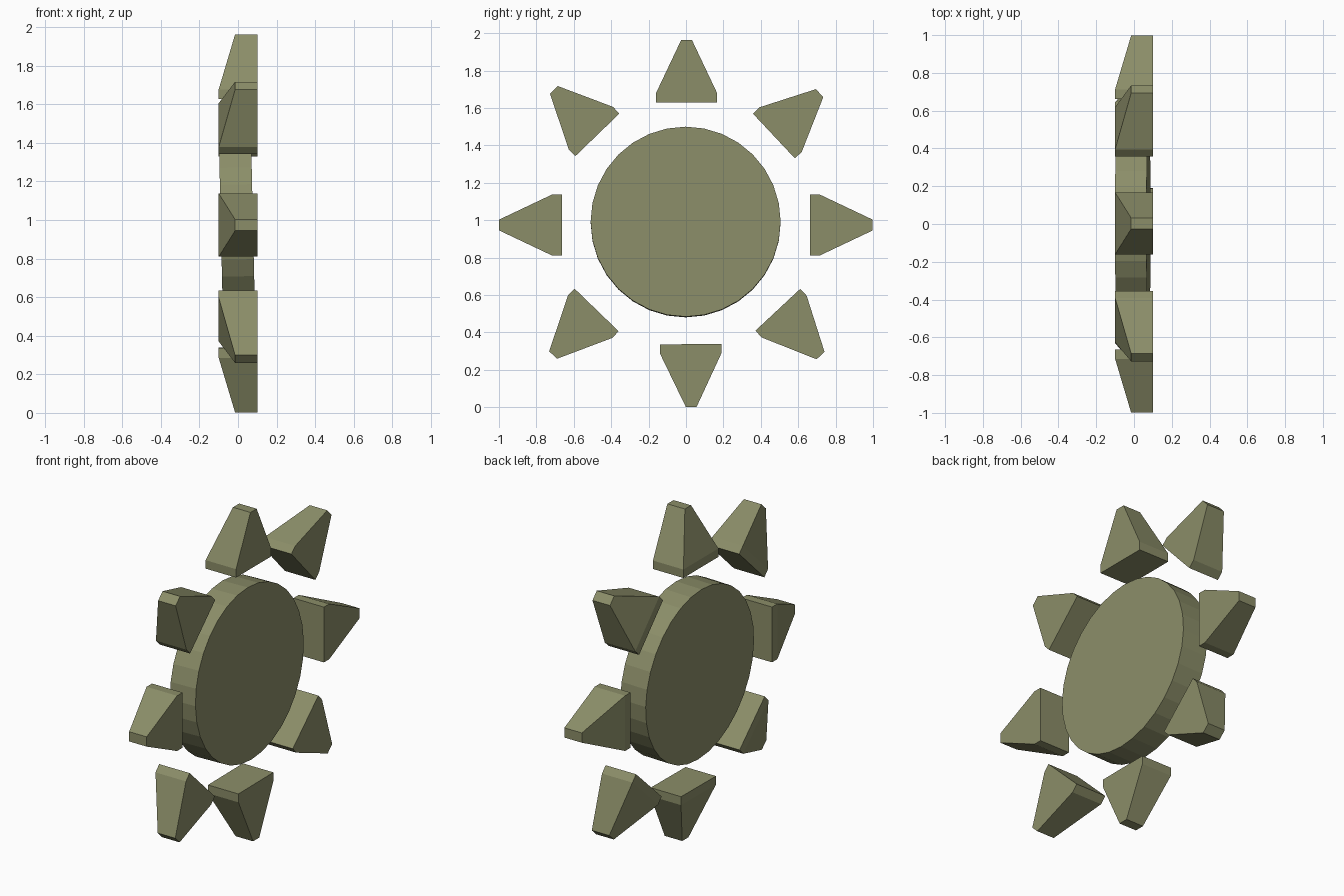
import bpy, bmesh, math
from mathutils import Matrix, Vector

if "Cube" in bpy.data.objects:
    bpy.data.objects.remove(bpy.data.objects["Cube"])

olive = bpy.data.materials.new("olive")
olive.diffuse_color = (0.26, 0.27, 0.14, 1)
olive.use_nodes = True
olive.node_tree.nodes["Principled BSDF"].inputs["Base Color"].default_value = olive.diffuse_color


def finish(name, bm, matrix):
    bmesh.ops.transform(bm, matrix=matrix, verts=bm.verts)
    bmesh.ops.recalc_face_normals(bm, faces=bm.faces)
    mesh = bpy.data.meshes.new(name)
    bm.to_mesh(mesh)
    bm.free()
    mesh.materials.append(olive)
    obj = bpy.data.objects.new(name, mesh)
    bpy.context.collection.objects.link(obj)
    return obj


# Central disc, axis along x, leaning very slightly
bm = bmesh.new()
bmesh.ops.create_cone(bm, cap_ends=True, segments=32, radius1=0.508, radius2=0.508, depth=0.167)
lean = math.radians(90 - 1.3)
finish("sun_disc", bm, Matrix.Translation((-0.006, -0.002, 0.99)) @ Matrix.Rotation(lean, 4, 'Y'))

# Ray sections: distance from base, half width, back x (the +x face stays flat)
SECTIONS = [(0.0, 0.164, -0.1), (0.05, 0.164, -0.1), (0.335, 0.029, -0.015)]
FRONT_X = 0.1


def ray(name, y, z, angle):
    bm = bmesh.new()
    rings = [[bm.verts.new(Vector(p)) for p in
              ((back, d, -w), (FRONT_X, d, -w), (FRONT_X, d, w), (back, d, w))]
             for d, w, back in SECTIONS]
    for a, b in zip(rings, rings[1:]):
        for i in range(4):
            j = (i + 1) % 4
            bm.faces.new((a[i], a[j], b[j], b[i]))
    bm.faces.new(rings[0])
    bm.faces.new(rings[-1])
    finish(name, bm, Matrix.Translation((0, y, z)) @ Matrix.Rotation(math.radians(angle), 4, 'X'))


# Eight rays: base centre (y, z) and outward angle
for name, y, z, angle in [
    ("ray_right", 0.663, 0.974, 0),
    ("ray_upper_right", 0.470, 1.450, 43.2),
    ("ray_top", 0.003, 1.628, 90),
    ("ray_upper_left", -0.474, 1.456, 134),
    ("ray_left", -0.664, 0.974, 180),
    ("ray_lower_left", -0.478, 0.520, 226),
    ("ray_bottom", 0.025, 0.337, 270.5),
    ("ray_lower_right", 0.491, 0.521, 313),
]:
    ray(name, y, z, angle)
